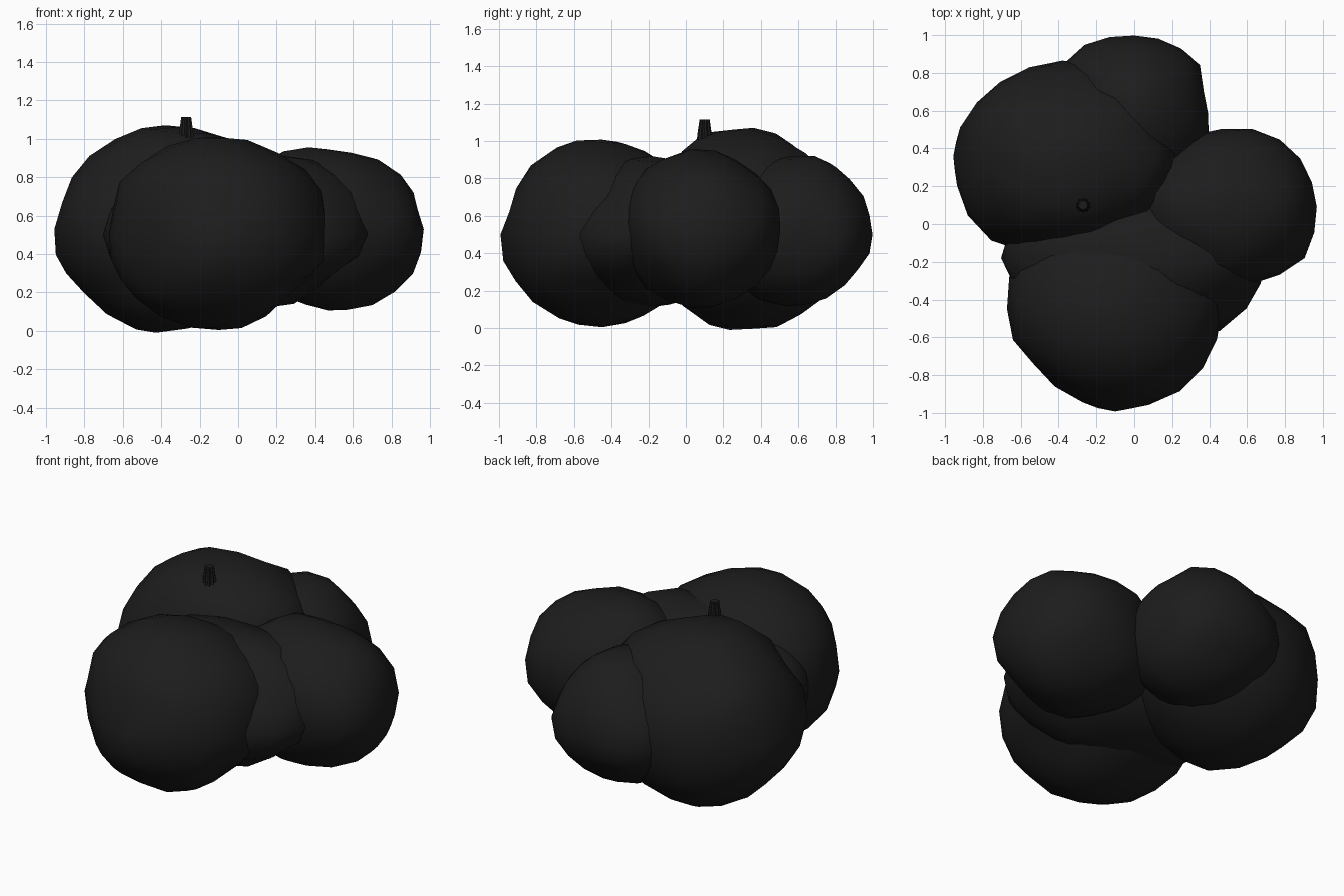
import bpy
import bmesh
import random
from math import cos, sin, exp, pi
from mathutils import Vector

if "Cube" in bpy.data.objects:
    bpy.data.objects.remove(bpy.data.objects["Cube"])


def make_material(name, color):
    mat = bpy.data.materials.new(name)
    mat.use_nodes = True
    mat.diffuse_color = color
    mat.node_tree.nodes["Principled BSDF"].inputs["Base Color"].default_value = color
    return mat


charcoal = make_material("charcoal", (0.012, 0.012, 0.012, 1))


def finish(bm, name, angle):
    mesh = bpy.data.meshes.new(name)
    bm.to_mesh(mesh)
    bm.free()
    mesh.materials.append(charcoal)
    obj = bpy.data.objects.new(name, mesh)
    bpy.context.collection.objects.link(obj)
    bpy.ops.object.select_all(action="DESELECT")
    obj.select_set(True)
    bpy.context.view_layer.objects.active = obj
    bpy.ops.object.shade_smooth_by_angle(angle=angle)


def lobe(name, center, radii, seed, **outlines):
    """Low-poly ellipsoid whose skin is drawn towards outline points.

    An xy, xz or yz outline lies in a plane through the centre;
    xyz lists single bumps anywhere on the skin."""
    pulls = []
    for plane, points in outlines.items():
        axes = ["xyz".index(letter) for letter in plane]
        for point in points:
            p = Vector((0, 0, 0))
            for axis, value in zip(axes, point):
                p[axis] = (value - center[axis]) / radii[axis]
            pulls.append((p.normalized(), p.length))
    rng = random.Random(seed)
    bm = bmesh.new()
    bmesh.ops.create_icosphere(bm, subdivisions=3, radius=1)
    for v in bm.verts:
        u = v.co.normalized()
        total = weight = 0.08
        for direction, length in pulls:
            w = exp(28 * (u.dot(direction) - 1))
            total += w * length
            weight += w
        scale = total / weight * rng.uniform(0.985, 1.008)
        v.co = [c + r * k * scale for c, r, k in zip(center, radii, u)]
    finish(bm, name, pi / 3)


# Overlapping rounded lumps
lobe("front_lobe", (-0.1, -0.45, 0.5), (0.58, 0.54, 0.5), 1,
     xz=[(0.13, 0.97), (0.4, 0.78), (0.48, 0.5), (0.28, 0.2), (-0.06, 0),
         (-0.55, 0.18), (-0.68, 0.5), (-0.55, 0.85), (-0.3, 0.99)],
     yz=[(-1, 0.37), (-0.93, 0.62), (-0.85, 0.86), (-0.66, 0.99), (-0.3, 0.98),
         (-0.87, 0.2), (-0.68, 0.05), (-0.4, 0), (-0.2, 0.08)],
     xy=[(-0.66, -0.57), (-0.52, -0.75), (-0.35, -0.9), (-0.12, -1),
         (0.17, -0.92), (0.36, -0.78), (0.45, -0.58), (-0.67, -0.28)])

lobe("left_lobe", (0.47, 0.09, 0.53), (0.49, 0.42, 0.42), 2,
     xz=[(0.97, 0.4), (0.94, 0.58), (0.86, 0.81), (0.6, 0.93), (0.2, 0.93),
         (0.87, 0.24), (0.66, 0.12), (0.47, 0.11), (0.3, 0.15)],
     yz=[(-0.34, 0.58), (-0.25, 0.82), (-0.1, 0.92), (0.3, 0.88),
         (0.43, 0.78), (0.5, 0.5), (0.4, 0.25), (-0.2, 0.2)],
     xy=[(0.97, 0.02), (0.94, 0.22), (0.86, 0.39), (0.64, 0.51),
         (0.38, 0.48), (0.89, -0.2), (0.66, -0.31), (0.15, 0.3)])

lobe("right_lobe", (-0.38, 0.36, 0.53), (0.59, 0.51, 0.53), 3,
     xz=[(-0.98, 0.4), (-0.91, 0.62), (-0.82, 0.87), (-0.57, 1.03), (-0.27, 1.08),
         (-0.04, 1), (-0.88, 0.31), (-0.76, 0.16), (-0.57, 0.02), (-0.2, 0.02)],
     yz=[(0.3, 1.08), (0.47, 1.03), (0.66, 0.9), (0, 1.01), (0.1, 0.02),
         (0.53, 0.02), (0.72, 0.15), (-0.08, 0.8)],
     xy=[(-0.95, 0.2), (-0.95, 0.41), (-0.8, 0.68), (-0.58, 0.82),
         (-0.36, 0.87), (-0.8, -0.06), (-0.6, -0.15), (0.18, 0.25)],
     xyz=[(0.03, 0.6, 0.88), (0.15, 0.25, 0.9)])

lobe("back_lobe", (0, 0.58, 0.5), (0.41, 0.42, 0.4), 4,
     xy=[(-0.37, 0.87), (-0.22, 0.97), (-0.03, 1), (0.15, 0.98),
         (0.34, 0.86), (0.37, 0.65), (0.41, 0.48)],
     yz=[(0.45, 0.9), (0.75, 0.91), (0.88, 0.8), (0.97, 0.66), (1, 0.48),
         (0.88, 0.27), (0.73, 0.15), (0.5, 0.12)])

lobe("middle_lobe", (0, -0.18, 0.5), (0.68, 0.42, 0.42), 5,
     xy=[(0.68, -0.31), (0.6, -0.46), (0.45, -0.58), (-0.7, -0.15), (-0.65, -0.27)],
     xz=[(0.5, 0.3), (-0.71, 0.57)],
     yz=[(-0.55, 0.58), (-0.15, 0.92), (-0.13, 0.12)],
     xyz=[(0.42, -0.17, 0.89), (0.55, -0.25, 0.78), (0.5, -0.4, 0.65)])

# Ridged tapering stem
bm = bmesh.new()
sides = 20
rings = []
for z, radius in ((1.0, 0.042), (1.04, 0.038), (1.08, 0.032), (1.115, 0.027)):
    ring = []
    for i in range(sides):
        a = 2 * pi * i / sides
        r = radius * (1 if i % 2 else 0.8)
        ring.append(bm.verts.new((-0.27 + r * cos(a), 0.1 + r * sin(a), z)))
    rings.append(ring)
for lower, upper in zip(rings, rings[1:]):
    for i in range(sides):
        j = (i + 1) % sides
        bm.faces.new((lower[i], lower[j], upper[j], upper[i]))
bm.faces.new(rings[-1])
bm.faces.new(rings[0][::-1])
finish(bm, "stem", pi / 6)
